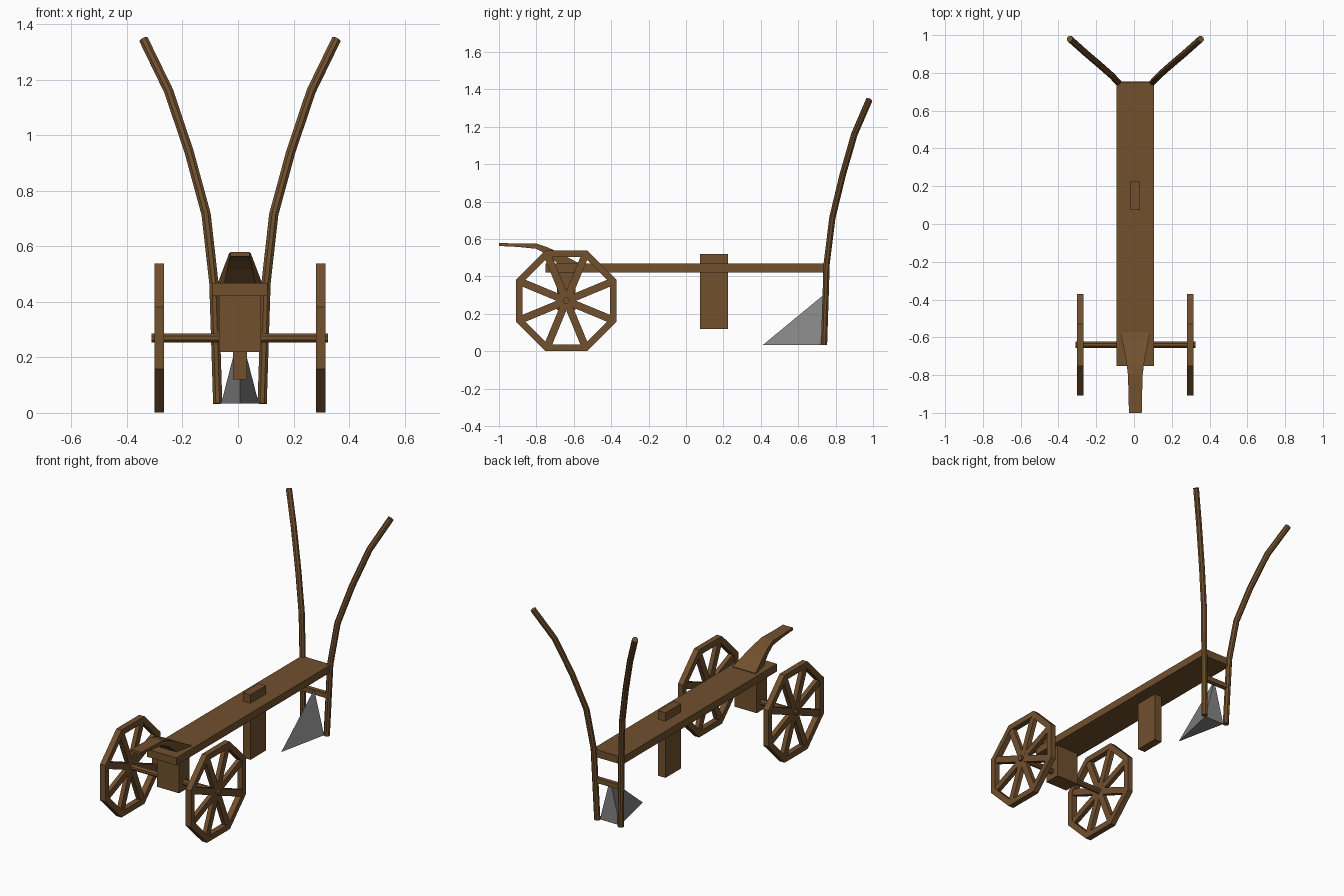
import bpy, bmesh, math
from mathutils import Vector, Matrix

if "Cube" in bpy.data.objects:
    bpy.data.objects.remove(bpy.data.objects["Cube"])

CX = 0.007  # the body sits a hair off centre


def material(name, rgb):
    m = bpy.data.materials.new(name)
    m.diffuse_color = (*rgb, 1)
    m.use_nodes = True
    m.node_tree.nodes["Principled BSDF"].inputs["Base Color"].default_value = m.diffuse_color
    return m


wood = material("brown wood", (0.165, 0.080, 0.027))
iron = material("grey iron", (0.23, 0.23, 0.23))


def finish(name, bm, mat=wood):
    bmesh.ops.recalc_face_normals(bm, faces=bm.faces)
    me = bpy.data.meshes.new(name)
    bm.to_mesh(me)
    bm.free()
    me.materials.append(mat)
    ob = bpy.data.objects.new(name, me)
    bpy.context.collection.objects.link(ob)
    return ob


def add_box(bm, center, size, rot=Matrix()):
    mat = Matrix.Translation(center) @ rot @ Matrix.Diagonal((*size, 1))
    bmesh.ops.create_cube(bm, size=1, matrix=mat)


def box(name, center, size):
    bm = bmesh.new()
    add_box(bm, center, size)
    return finish(name, bm)


def loft(name, rings, closed=False):
    """Skin a list of equal-length point rings; cap the ends or close the loop."""
    bm = bmesh.new()
    loops = [[bm.verts.new(p) for p in r] for r in rings]
    n = len(loops[0])
    for i in range(len(loops) if closed else len(loops) - 1):
        a, b = loops[i], loops[(i + 1) % len(loops)]
        for j in range(n):
            k = (j + 1) % n
            bm.faces.new((a[j], a[k], b[k], b[j]))
    if not closed:
        bm.faces.new(loops[0])
        bm.faces.new(loops[-1])
    return bm if name is None else finish(name, bm)


def rod(name, path, radius, sides=8):
    """Round bar following a path of points."""
    pts = [Vector(p) for p in path]
    rings = []
    for i, p in enumerate(pts):
        t = (pts[min(i + 1, len(pts) - 1)] - pts[max(i - 1, 0)]).normalized()
        ref = Vector((0, 1, 0))
        u = t.cross(ref).normalized()
        v = t.cross(u)
        rings.append([p + radius * (math.cos(a) * u + math.sin(a) * v)
                      for a in (math.tau * (k + 0.5) / sides for k in range(sides))])
    return loft(name, rings)


# Beam, coulter post and front axle block
box("beam", (CX, 0.0, 0.445), (0.2, 1.505, 0.046))
box("coulter_post", (CX, 0.15, 0.32), (0.05, 0.15, 0.4))
box("axle_block", (CX, -0.64, 0.325), (0.15, 0.1, 0.21))

# Wheels: octagonal rim with eight spokes running to its corners
HUB = Vector((0, -0.64, 0.27))
R_OUT, R_IN = 0.291, 0.253
for side, label in ((-1, "left"), (1, "right")):
    x = CX + side * 0.291
    rings = []
    for k in range(8):
        a = math.pi / 8 + k * math.pi / 4
        rings.append([(x + dx, HUB.y + r * math.cos(a), HUB.z + r * math.sin(a))
                      for dx, r in ((-0.0175, R_OUT), (0.0175, R_OUT),
                                    (0.0175, R_IN), (-0.0175, R_IN))])
    bm = loft(None, rings, closed=True)
    for k in range(4):
        a = math.pi / 8 + k * math.pi / 4
        add_box(bm, (x, HUB.y, HUB.z), (0.026 + 0.0005 * k, 2 * R_IN, 0.04),
                Matrix.Rotation(a, 4, 'X'))
    finish(label + "_wheel", bm)

# Axle
rod("axle", [(CX - 0.318, -0.64, 0.27), (CX + 0.318, -0.64, 0.27)], 0.018)

# Tapered, curved hitch: y, top z, bottom z, half width
hitch = [(-1.0, 0.579, 0.563, 0.034), (-0.9, 0.576, 0.558, 0.036),
         (-0.80, 0.576, 0.548, 0.039), (-0.74, 0.556, 0.515, 0.046),
         (-0.68, 0.528, 0.462, 0.057), (-0.575, 0.472, 0.46, 0.078)]
loft("hitch", [[(CX - w, y, t), (CX + w, y, t), (CX + w, y, b), (CX - w, y, b)]
               for y, t, b, w in hitch])

# Curved handles: distance from centre, y, z
handle = [(0.080, 0.738, 0.033), (0.094, 0.752, 0.468), (0.122, 0.783, 0.716),
          (0.183, 0.837, 0.940), (0.257, 0.900, 1.160), (0.347, 0.980, 1.345)]
for side, label in ((-1, "left"), (1, "right")):
    rod(label + "_handle", [(CX + side * x, y, z) for x, y, z in handle], 0.018)

# Crossbar between the handle legs
box("handle_crossbar", (CX, 0.742, 0.28), (0.175, 0.026, 0.03))

# Ploughshare: pointed iron wedge
bm = bmesh.new()
tip, top, l, r = [bm.verts.new(p) for p in (
    (CX, 0.41, 0.033), (CX, 0.73, 0.297), (CX - 0.068, 0.73, 0.033), (CX + 0.068, 0.73, 0.033))]
for f in ((tip, l, top), (tip, top, r), (tip, r, l), (l, r, top)):
    bm.faces.new(f)
finish("ploughshare", bm, iron)
